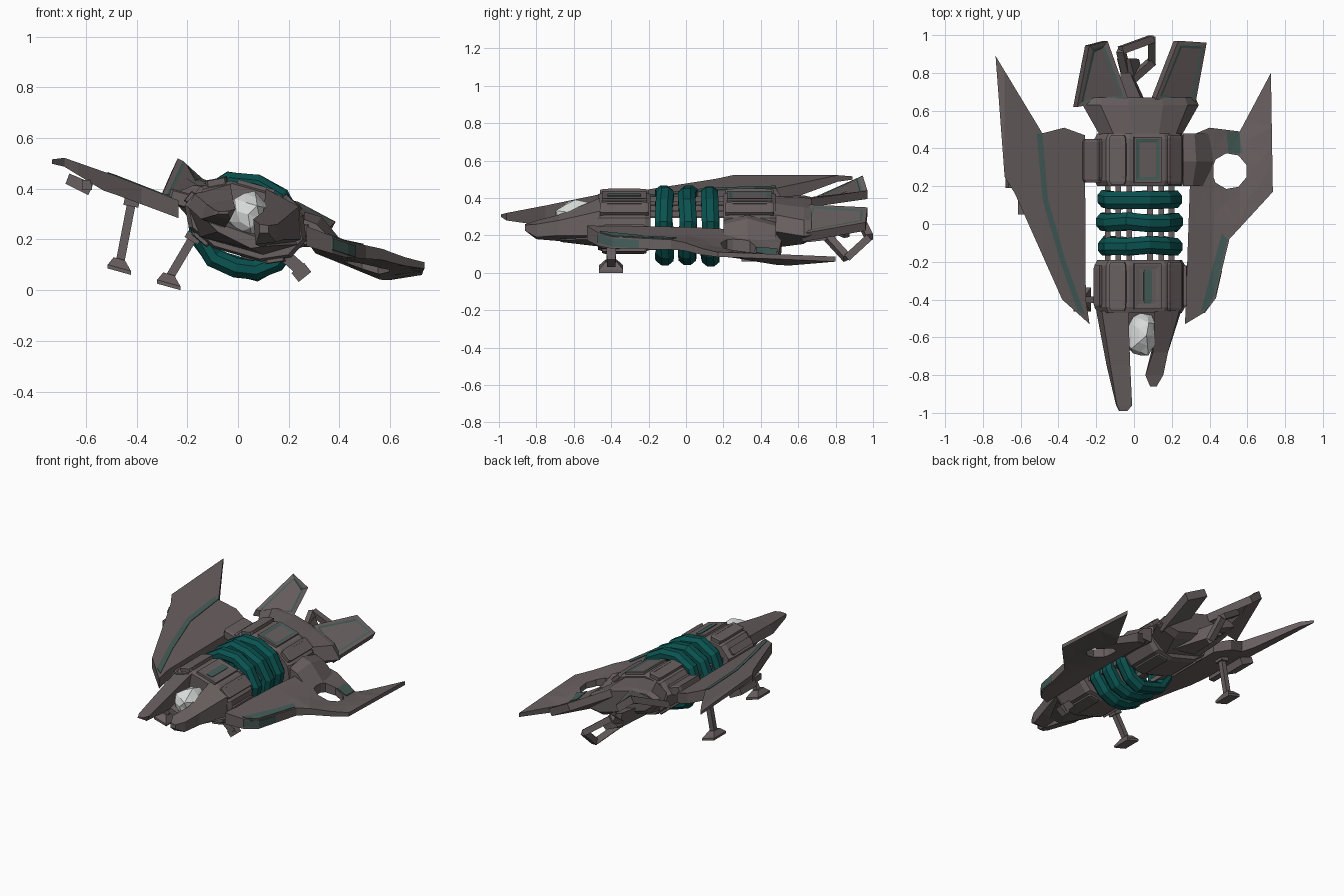
import bpy, bmesh, math, random
from mathutils import Vector

random.seed(4)
if "Cube" in bpy.data.objects:
    bpy.data.objects.remove(bpy.data.objects["Cube"])


def material(name, rgb):
    m = bpy.data.materials.new(name)
    m.use_nodes = True
    m.diffuse_color = (*rgb, 1)
    m.node_tree.nodes["Principled BSDF"].inputs["Base Color"].default_value = (*rgb, 1)
    return m


HULL = material("warm grey hull", (.14, .115, .115))
TEAL = material("deep teal", (.003, .085, .08))
TRIM = material("dull green trim", (.06, .11, .1))
GLASS = material("pale glass", (.68, .69, .69))

ROLL = math.radians(16)
C, S = math.cos(ROLL), math.sin(ROLL)


def tilted(u, y, v):
    """Body frame (u across, v up) to the leaning world frame."""
    return Vector((.03 + u * C + v * S, y, .265 - u * S + v * C))


def finish(name, bm, *mats):
    bmesh.ops.recalc_face_normals(bm, faces=bm.faces)
    me = bpy.data.meshes.new(name)
    bm.to_mesh(me)
    bm.free()
    for m in mats:
        me.materials.append(m)
    ob = bpy.data.objects.new(name, me)
    bpy.context.collection.objects.link(ob)


def loft(name, sections, mat=HULL):
    bm = bmesh.new()
    rings = [[bm.verts.new(p) for p in s] for s in sections]
    n = len(rings[0])
    for a, b in zip(rings, rings[1:]):
        for i in range(n):
            j = (i + 1) % n
            bm.faces.new((a[i], a[j], b[j], b[i]))
    bm.faces.new(rings[0])
    bm.faces.new(rings[-1])
    finish(name, bm, mat)


def at_y(y, pts):
    return [(x, y, z) for x, z in pts]


def bar(name, a, b, w, w2=None):
    """Square bar between two points, optionally tapering."""
    a, b = Vector(a), Vector(b)
    d = (b - a).normalized()
    side = d.cross(Vector((0, 1, 0)) if abs(d.y) < .9 else Vector((0, 0, 1))).normalized()
    up = d.cross(side)
    loft(name, [[p + side * i * r + up * j * r for i, j in ((1, 1), (-1, 1), (-1, -1), (1, -1))]
                for p, r in ((a, w / 2), (b, (w2 or w) / 2))])


def body_box(name, u, v, y0, y1, w, h, tilt=0, mat=HULL):
    """Box lying along the body; ends are pulled in slightly."""
    c, s = math.cos(tilt), math.sin(tilt)
    def rect(y, k):
        return [tilted(u + i * w * k * c - j * h * k * s, y, v + i * w * k * s + j * h * k * c)
                for i, j in ((.5, .5), (-.5, .5), (-.5, -.5), (.5, -.5))]
    e = .015
    loft(name, [rect(y0, .8), rect(y0 + e, 1), rect(y1 - e, 1), rect(y1, .8)], mat)


def lerp(table, x):
    for (x0, a), (x1, b) in zip(table, table[1:]):
        if x <= x1:
            break
    return a + (b - a) * (x - x0) / (x1 - x0)


LEVEL = [(-1, 0), (1, 0)]
THIN = [(-1, .006), (1, .006)]


def sheet(name, outline, top, thick, sag=LEVEL, mat=HULL, lift=0, hole=None):
    """Flat outline creased and raised by height tables, then thickened."""
    bm = bmesh.new()
    bm.faces.new([bm.verts.new((x, y, 0)) for x, y in outline])
    cuts = [((x, 0, 0), (1, 0, 0)) for x, _ in top[1:-1] + thick[1:-1]] + [((0, 0, 0), (0, 1, 0))]
    if hole:
        hx, hy, r = hole
        for i in range(9):
            a = math.tau * i / 9
            d = Vector((math.cos(a), math.sin(a), 0))
            cuts.append((Vector((hx, hy, 0)) + d * r, d))
    for co, no in cuts:
        bmesh.ops.bisect_plane(bm, geom=bm.verts[:] + bm.edges[:] + bm.faces[:],
                               plane_co=co, plane_no=no)
    if hole:
        gone = [f for f in bm.faces
                if (f.calc_center_median() - Vector((hx, hy, 0))).length < r * .95]
        bmesh.ops.delete(bm, geom=gone, context='FACES')
    for v in bm.verts:
        v.co.z = lerp(top, v.co.x) + lift - lerp(sag, v.co.x) * max(0, v.co.y)
    bmesh.ops.triangulate(bm, faces=bm.faces)
    new = bmesh.ops.extrude_face_region(bm, geom=bm.faces[:], use_keep_orig=True)["geom"]
    for v in new:
        if isinstance(v, bmesh.types.BMVert):
            v.co.z -= lerp(thick, v.co.x)
    finish(name, bm, mat)


def panel(name, corners, depth, border, trim, trim_mat=TRIM):
    """Thick quad with a sunk panel edged in trim on its upper face."""
    bm = bmesh.new()
    lo = [bm.verts.new(Vector(p) - Vector(depth)) for p in corners]
    hi = [bm.verts.new(p) for p in corners]
    for i in range(4):
        j = (i + 1) % 4
        bm.faces.new((lo[i], lo[j], hi[j], hi[i]))
    bm.faces.new(lo[::-1])
    face = bm.faces.new(hi)
    bmesh.ops.recalc_face_normals(bm, faces=bm.faces)
    bmesh.ops.inset_region(bm, faces=[face], thickness=border)
    for f in bmesh.ops.inset_region(bm, faces=[face], thickness=trim, depth=-.003)["faces"]:
        f.material_index = 1
    finish(name, bm, HULL, trim_mat)


# Body blocks fore and aft of the open middle
HALF = [(.25, 0), (.21, .09), (.1, .145)]
SECTION = (HALF + [(-u, v) for u, v in HALF[::-1]]
           + [(-.21, -.08), (-.1, -.13), (.1, -.13), (.21, -.08)])


def ring(y, k):
    return [tilted(u * k, y, v * k) for u, v in SECTION]


for label, y0, y1, mat in (("front", -.47, -.19, HULL), ("rear", .2, .48, TRIM)):
    loft(label + "_body", [ring(y0, .93), ring(y0 + .03, 1), ring(y1 - .03, 1), ring(y1, .93)])
    quad = [tilted(u, y, .158) for u, y in
            ((-.075, y0 + .02), (.075, y0 + .02), (.075, y1 - .02), (-.075, y1 - .02))]
    panel(label + "_deck_panel", quad, (.01, 0, .03), .014, .026, mat)
    for s in (1, -1):
        body_box(label + "_shoulder_ridge", s * .155, .122, y0 + .01, y1 - .01, .085, .03, -s * .46)
        body_box(label + "_shoulder_rib", s * .125, .142, y0 + .04, y1 - .04, .018, .025, -s * .46)
        body_box(label + "_belly_ridge", s * .15, -.105, y0 + .02, y1 - .02, .08, .03, s * .43)
        body_box(label + "_side_rail", s * .235, .035, y0 + .03, y1 - .03, .03, .05, s * .4)
body_box("front_deck_strip", .0, .154, -.42, -.24, .045, .012, 0, TRIM)

# Middle rods and thick angular teal hoops
for a in range(0, 360, 60):
    u, v = .175 * math.cos(math.radians(a)), .125 * math.sin(math.radians(a))
    bar("middle_rod", tilted(u, -.21, v), tilted(u, .22, v), .03)
HOOP = [(.19, -.02), (.18, .06), (.1, .14), (0, .155)]
HOOP += [(-u, v) for u, v in HOOP[2::-1]]
HOOP += [(-.155, -.105), (-.08, -.165), (.01, -.178), (.09, -.172), (.155, -.115)]
for y in (-.115, .01, .13):
    bm = bmesh.new()
    loops = []
    for u, v in HOOP:
        d = Vector((u, v)).normalized()
        k = random.uniform(.96, 1.03)
        shift = random.uniform(-.008, .008)
        loop = []
        for j in range(8):
            b = math.tau * (j + .5) / 8
            r = .042 * math.cos(b)
            loop.append(bm.verts.new(tilted(u * k + d.x * r, y + shift + .05 * math.sin(b),
                                            v * k + d.y * r)))
        loops.append(loop)
    for p, q in zip(loops, loops[1:] + loops[:1]):
        for j in range(8):
            bm.faces.new((p[j], p[j - 1], q[j - 1], q[j]))
    finish("teal_hoop", bm, TEAL)

# Nose: two unequal prongs, a lower hull and the cracked canopy
loft("long_nose_prong", [
    at_y(-.46, [(-.2, .33), (-.17, .38), (-.03, .42), (-.06, .24)]),
    at_y(-.75, [(-.145, .28), (-.125, .34), (-.02, .36), (-.05, .25)]),
    at_y(-.96, [(-.095, .295), (-.09, .315), (-.01, .32), (-.03, .28)]),
    at_y(-.99, [(-.08, .3), (-.075, .31), (-.035, .312), (-.04, .3)])])
loft("short_nose_prong", [
    at_y(-.46, [(.11, .4), (.24, .33), (.25, .2), (.14, .16)]),
    at_y(-.68, [(.1, .31), (.18, .28), (.18, .2), (.09, .17)]),
    at_y(-.8, [(.06, .28), (.155, .26), (.15, .19), (.07, .18)]),
    at_y(-.86, [(.085, .26), (.12, .255), (.12, .225), (.085, .225)])])
loft("nose_belly", [
    at_y(-.46, [(-.2, .33), (-.15, .21), (.1, .14), (.24, .18), (.2, .25), (-.1, .33)]),
    at_y(-.67, [(-.12, .27), (-.08, .23), (.05, .165), (.13, .175), (.1, .2), (-.04, .25)])])
bm = bmesh.new()
bmesh.ops.create_icosphere(bm, subdivisions=2, radius=1)
for v in bm.verts:
    p = v.co * random.uniform(.85, 1.06)
    v.co = tilted(p.x * .09, -.59 + p.y * .125, .035 + p.z * .095)
finish("canopy_glass", bm, GLASS)

# High wing
TOP_R = [(-.74, .515), (-.685, .522), (-.48, .45), (-.25, .36)]
THICK_R = [(-.74, .015), (-.685, .035), (-.53, .075), (-.25, .07)]
sheet("high_wing", [(-.733, .89), (-.685, .25), (-.63, .16), (-.38, -.4), (-.235, -.53),
      (-.255, -.4), (-.26, .47), (-.37, .51), (-.485, .48)], TOP_R, THICK_R)
sheet("high_wing_stripe", [(-.515, .48), (-.485, .48), (-.455, .13), (-.36, -.2), (-.26, -.48),
      (-.3, -.46), (-.39, -.2), (-.485, .13)], TOP_R, THIN, mat=TRIM, lift=.004)
POD = [(-.68, .42), (-.665, .46), (-.57, .42), (-.59, .375)]
loft("wing_pod", [at_y(.19, POD), at_y(.36, POD)])
bar("wing_pod_barrel", (-.595, .05, .415), (-.595, .2, .415), .04)

# Low wing with a hole punched through, its outer panel drooping to the rear
TOP_L = [(.25, .26), (.42, .195), (.56, .165), (.74, .115)]
THICK_L = [(.25, .08), (.42, .065), (.56, .045), (.74, .025)]
SAG_L = [(.25, .03), (.42, .06), (.56, .16), (.74, .03)]
sheet("low_wing", [(.27, -.53), (.37, -.47), (.43, -.39), (.505, -.08), (.735, .17),
      (.725, .8), (.56, .49), (.4, .51), (.305, .47), (.275, -.4)],
      TOP_L, THICK_L, SAG_L, hole=(.505, .28, .09))
sheet("low_wing_front_stripe", [(.355, -.46), (.38, -.45), (.425, -.38), (.495, -.08),
      (.465, -.05), (.41, -.25)], TOP_L, THIN, mat=TRIM, lift=.004)
loft("low_wing_edge_trim", [[(x + i, y, z + j) for i, j in ((0, 0), (.006, 0), (.006, .045), (0, .045))]
                            for x, y, z in ((.368, -.472, .16), (.428, -.392, .14), (.46, -.25, .13))], TRIM)
sheet("low_wing_rear_stripe", [(.49, .49), (.555, .485), (.575, .375), (.5, .375)],
      TOP_L, THIN, SAG_L, mat=TRIM, lift=.005)
loft("low_wing_fairing", [
    at_y(.2, [(.26, .28), (.31, .26), (.38, .19), (.26, .18)]),
    at_y(.33, [(.26, .31), (.33, .29), (.42, .18), (.26, .18)]),
    at_y(.48, [(.26, .27), (.32, .25), (.4, .17), (.26, .17)])])
for s in (1, -1):
    body_box("wing_root", s * .27, .02, .22, .45, .1, .06)

# Tail body, with one raised and one drooping fin
def tail_ring(y, w, t, b):
    return [tilted(u * w, y, v) for u, v in
            ((1, .02), (.75, t * .75), (.3, t), (-.3, t), (-.75, t * .75), (-1, .02),
             (-.6, b), (.6, b))]


loft("tail_body", [tail_ring(.46, .22, .13, -.1), tail_ring(.63, .32, .115, -.06),
                   tail_ring(.67, .3, .108, -.03)])
panel("raised_tail_fin", [(-.3, .62, .375), (-.03, .66, .395), (-.14, .97, .44), (-.237, .945, .52)],
      (.022, 0, .045), .03, .018)
panel("drooping_tail_fin", [(.322, .62, .21), (.115, .66, .365), (.235, .97, .35), (.385, .96, .27)],
      (.025, 0, .045), .03, .018)

# Broken open frame beneath the tail
corners = [(-.07, .92, .31), (.095, .98, .19), (.095, .86, .08), (-.03, .75, .2)]
for i in range(4):
    bar("broken_tail_frame", corners[i], corners[(i + 1) % 4], .04)
bar("broken_frame_web", (-.045, .83, .26), (.02, .86, .2), .1, .03)
loft("broken_frame_stem", [at_y(.52, [(-.1, .28), (.1, .24), (.12, .15), (-.06, .18)]),
                           at_y(.8, [(-.07, .3), (-.02, .28), (-.01, .18), (-.05, .19)])])

# Landing legs
for top, foot in (((-.17, -.4, .22), (-.27, -.4, .05)), ((-.415, .36, .37), (-.465, .36, .11))):
    bar("landing_leg", top, foot, .034)
    bar("leg_collar", top, Vector(top).lerp(Vector(foot), .15), .06)
    x, y, z = foot
    loft("landing_foot", [[(x + i * w - .003, y + j * w * 1.4, z + h - i * w * S)
                           for i, j in ((1, 1), (-1, 1), (-1, -1), (1, -1))]
                          for w, h in ((.046, -.037), (.046, -.022), (.022, .014))])
bar("broken_leg", (.17, -.4, .15), (.255, -.4, .075), .05)
bar("broken_leg_end", (.225, -.4, .05), (.275, -.4, .09), .045)
